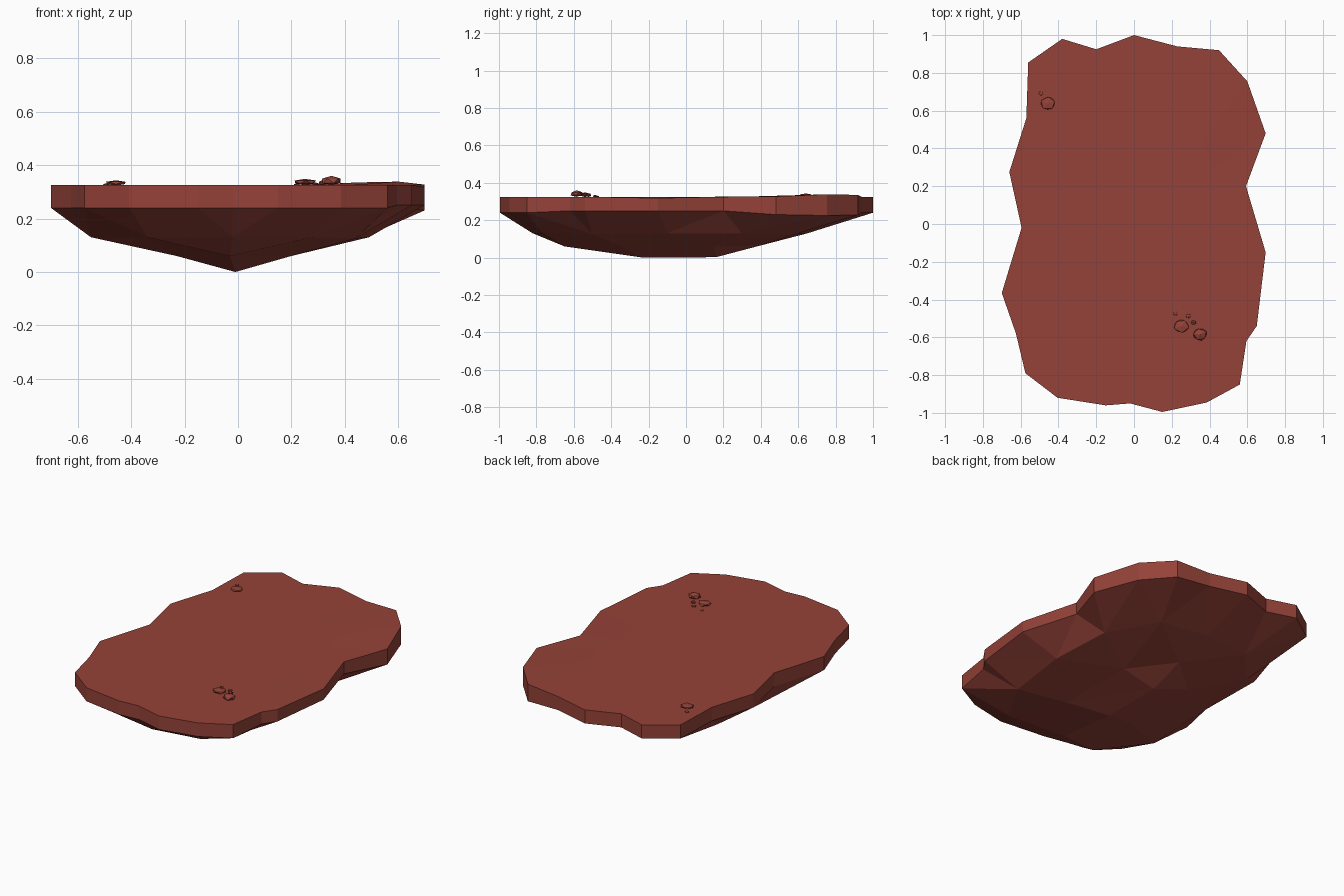
import bpy, bmesh, random
from mathutils import Vector, Matrix

if "Cube" in bpy.data.objects:
    bpy.data.objects.remove(bpy.data.objects["Cube"])

random.seed(4)
red = bpy.data.materials.new("red_rock")
red.diffuse_color = (0.30, 0.055, 0.04, 1)
red.use_nodes = True
red.node_tree.nodes["Principled BSDF"].inputs["Base Color"].default_value = red.diffuse_color


def finish(name, bm):
    bmesh.ops.recalc_face_normals(bm, faces=bm.faces)
    me = bpy.data.meshes.new(name)
    bm.to_mesh(me)
    bm.free()
    me.materials.append(red)
    ob = bpy.data.objects.new(name, me)
    bpy.context.collection.objects.link(ob)
    return ob


# slab outline, counter-clockwise from the back
outline = [(0, 1), (-.2, .925), (-.38, .98), (-.56, .855), (-.57, .56), (-.66, .275),
           (-.595, -.02), (-.70, -.365), (-.625, -.58), (-.575, -.79), (-.405, -.92), (-.15, -.96),
           (-.02, -.95), (.15, -.995), (.385, -.945), (.56, -.85), (.595, -.62), (.65, -.54),
           (.697, -.15), (.593, .2), (.697, .48), (.6, .755), (.45, .92), (.23, .94)]
top_z = {18: .318, 20: .327, 21: .338, 22: .335}
low_z = {16: .25, 17: .25, 18: .25, 19: .25, 20: .23, 21: .225, 22: .228}

# shrinking rings of the faceted underside
mid = [(0, .65, .13), (-.3, .62, .13), (-.5, .4, .14), (-.53, 0, .13), (-.55, -.48, .13), (-.34, -.76, .13),
       (-.02, -.82, .13), (.28, -.77, .13), (.44, -.5, .125), (.49, -.1, .13), (.47, .3, .13), (.3, .6, .13)]
deep = [(0, .40, .065), (-.23, .2, .06), (-.23, -.3, .06), (-.03, -.65, .06), (.2, -.35, .06), (.2, .15, .06)]
keel = [(-.01, .16, .002), (-.01, -.23, 0)]

bm = bmesh.new()
ring = lambda pts: [bm.verts.new(p) for p in pts]
inner = ring([(x * .6, y * .6, .325) for x, y in outline])
top = ring([(x, y, top_z.get(i, .325)) for i, (x, y) in enumerate(outline)])
low = ring([(x, y, low_z.get(i, .24)) for i, (x, y) in enumerate(outline)])
mid, deep, keel = ring(mid), ring(deep), ring(keel)

# top surface and rim
bm.faces.new(inner)
for a, b in ((inner, top), (top, low)):
    for i in range(24):
        j = (i + 1) % 24
        bm.faces.new((a[i], a[j], b[j], b[i]))

# underside facets: every ring has half the points of the one above
for a, b in ((low, mid), (mid, deep)):
    for i in range(len(b)):
        j = (i + 1) % len(b)
        p, q, r = a[2 * i], a[2 * i + 1], a[(2 * i + 2) % len(a)]
        for f in ((b[i], p, q), (b[i], q, b[j]), (b[j], q, r)):
            bm.faces.new(f)
k0, k1 = keel
d = deep
for f in ((d[5], d[0], k0), (d[0], d[1], k0), (d[1], d[2], k1), (d[1], k1, k0),
          (d[2], d[3], k1), (d[3], d[4], k1), (d[4], d[5], k0), (d[4], k0, k1)):
    bm.faces.new(f)
finish("rock_slab", bm)


# loose stones: flattened, jittered low-poly lumps
def stone(name, x, y, r, h):
    bm = bmesh.new()
    bmesh.ops.create_icosphere(bm, subdivisions=1, radius=1)
    for v in bm.verts:
        v.co *= random.uniform(.88, 1.08)
    bmesh.ops.rotate(bm, verts=bm.verts, matrix=Matrix.Rotation(random.uniform(0, 6), 3, 'Z'))
    for v in bm.verts:
        v.co = Vector((x + v.co.x * r, y + v.co.y * r * .85, .323 + h / 2 + v.co.z * h / 2))
    finish(name, bm)


stones = [(.25, -.54, .045, .026), (.35, -.585, .04, .036), (-.455, .64, .043, .02),
          (.22, -.475, .013, .008), (.288, -.487, .015, .012), (.315, -.522, .016, .02), (-.492, .692, .014, .009)]
for n, s in enumerate(stones):
    stone("stone_%d" % (n + 1), *s)
